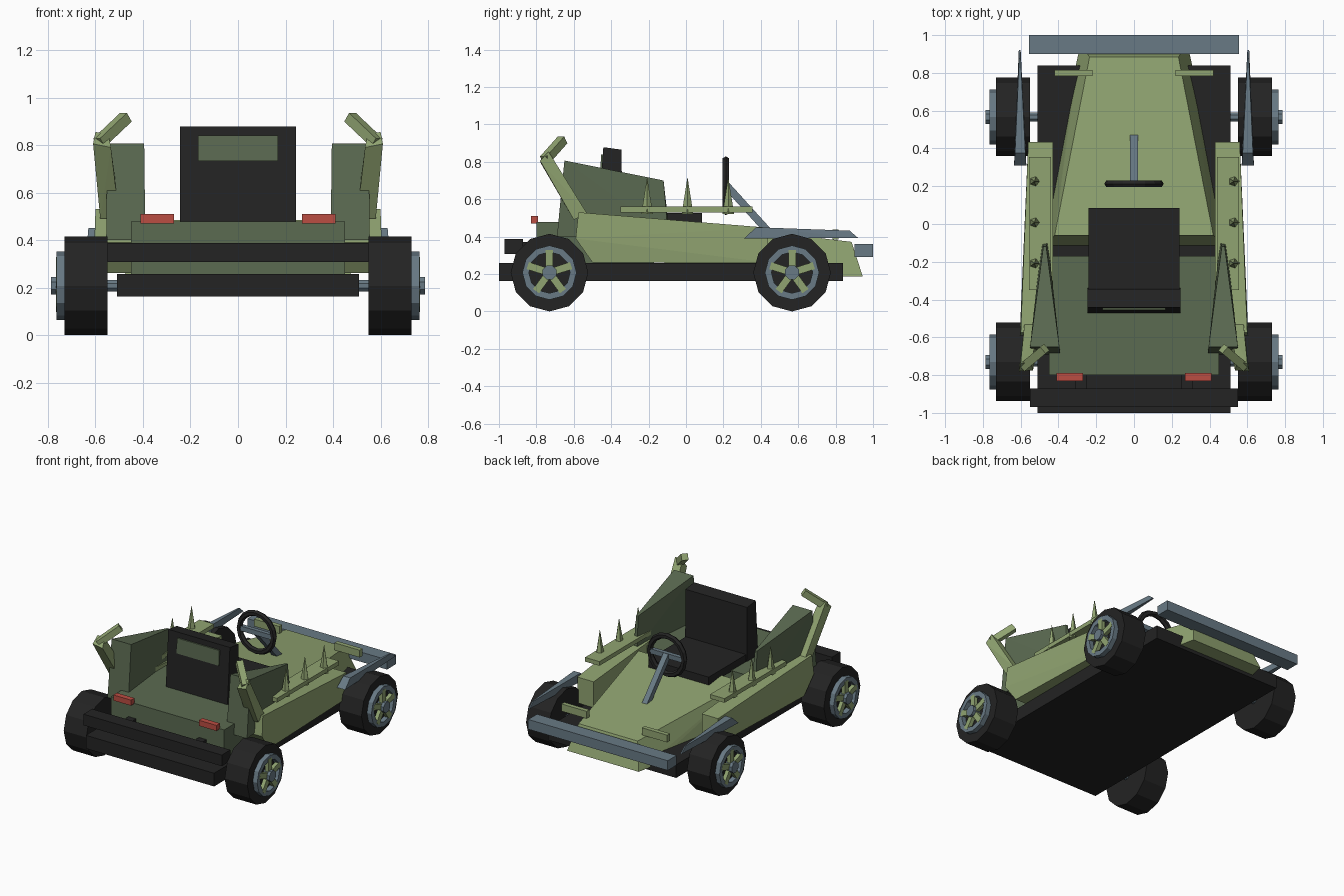
import bpy, bmesh, math
from mathutils import Vector, Matrix

if "Cube" in bpy.data.objects:
    bpy.data.objects.remove(bpy.data.objects["Cube"])


def material(name, rgb):
    m = bpy.data.materials.new(name)
    m.diffuse_color = (*rgb, 1)
    m.use_nodes = True
    m.node_tree.nodes["Principled BSDF"].inputs["Base Color"].default_value = m.diffuse_color
    return m


LIGHT = material("light_green", (0.28, 0.37, 0.165))
DARK = material("dark_green", (0.105, 0.145, 0.083))
BLACK = material("black", (0.017, 0.017, 0.017))
STEEL = material("blue_grey", (0.14, 0.195, 0.235))
RED = material("red", (0.50, 0.075, 0.055))


def finish(bm, name, mat):
    bmesh.ops.recalc_face_normals(bm, faces=bm.faces)
    me = bpy.data.meshes.new(name)
    bm.to_mesh(me)
    bm.free()
    me.materials.append(mat)
    ob = bpy.data.objects.new(name, me)
    bpy.context.collection.objects.link(ob)
    return ob


def hull(name, pts, mat):
    """Flat-faced convex solid around a few corner points."""
    bm = bmesh.new()
    for p in pts:
        bm.verts.new(p)
    bmesh.ops.convex_hull(bm, input=bm.verts)
    bmesh.ops.dissolve_limit(bm, angle_limit=0.01, verts=bm.verts, edges=bm.edges)
    return finish(bm, name, mat)


def box(name, x0, x1, y0, y1, z0, z1, mat):
    return hull(name, [(x, y, z) for x in (x0, x1) for y in (y0, y1) for z in (z0, z1)], mat)


def bar(name, a, b, w, h, mat):
    """Square bar from a to b."""
    a, b = Vector(a), Vector(b)
    d = (b - a).normalized()
    u = d.cross(Vector((0, 0, 1)) if abs(d.z) < 0.99 else Vector((0, 1, 0))).normalized()
    v = d.cross(u)
    return hull(name, [p + u * i * w / 2 + v * j * h / 2
                       for p in (a, b) for i in (-1, 1) for j in (-1, 1)], mat)


def cone_x(name, x0, x1, y, z, r, n, mat, start=0.0):
    """Cylinder lying along x."""
    return hull(name, [(x, y + r * math.sin(start + math.tau * k / n), z + r * math.cos(start + math.tau * k / n))
                       for x in (x0, x1) for k in range(n)], mat)


def ring_x(name, x0, x1, y, z, ro, ri, n, mat):
    """Flat ring around the x axis."""
    bm = bmesh.new()
    loops = []
    for k in range(n):
        s, c = math.sin(math.tau * k / n), math.cos(math.tau * k / n)
        loops.append([bm.verts.new((x, y + r * s, z + r * c))
                      for x, r in ((x0, ri), (x0, ro), (x1, ro), (x1, ri))])
    for k in range(n):
        a, b = loops[k], loops[(k + 1) % n]
        for i in range(4):
            j = (i + 1) % 4
            bm.faces.new((a[i], a[j], b[j], b[i]))
    return finish(bm, name, mat)


# chassis floor and bumpers
box("chassis_floor", -0.51, 0.51, -1.0, 0.84, 0.163, 0.258, BLACK)
box("rear_bumper", -0.55, 0.55, -0.97, -0.872, 0.308, 0.388, BLACK)
for s in (-1, 1):
    box("rear_bumper_mount", s * 0.25, s * 0.31, -0.9, -0.79, 0.32, 0.37, BLACK)
box("front_bumper", -0.555, 0.555, 0.9, 1.0, 0.29, 0.36, STEEL)

# tapered nose and rear deck
hull("nose", [(s * x, y, z) for s in (-1, 1) for x, y, z in (
    (0.42, -0.06, 0.485), (0.475, -0.115, 0.258),
    (0.235, 0.885, 0.372), (0.285, 0.945, 0.187), (0.31, 0.83, 0.187))], LIGHT)
box("rear_deck", -0.45, 0.45, -0.8, -0.17, 0.258, 0.477, DARK)

# seat with a panel on its back
box("seat_cushion", -0.24, 0.24, -0.36, 0.085, 0.47, 0.527, BLACK)
hull("seat_back", [(s * 0.245, y, z) for s in (-1, 1) for y, z in (
    (-0.47, 0.477), (-0.34, 0.477), (-0.345, 0.865), (-0.442, 0.878))], BLACK)
hull("seat_panel", [(s * 0.168, y, z) for s in (-1, 1) for y, z in (
    (-0.459, 0.732), (-0.454, 0.84), (-0.44, 0.84), (-0.44, 0.732))], DARK)

# steering column and wheel
bar("steering_column", (0, 0.215, 0.675), (0, 0.46, 0.405), 0.04, 0.04, STEEL)
box("steering_spoke", -0.135, 0.135, 0.2, 0.23, 0.655, 0.69, STEEL)
bpy.ops.mesh.primitive_torus_add(location=(0, 0.213, 0.672), rotation=(math.pi / 2, 0, 0),
                                 major_radius=0.136, minor_radius=0.021,
                                 major_segments=16, minor_segments=6)
bpy.context.object.name = "steering_wheel"
bpy.context.object.data.materials.append(BLACK)

for s in (-1, 1):
    # side pod
    hull("side_pod", [(s * x, y, z) for x, y, z in (
        (0.43, -0.575, 0.53), (0.6, -0.575, 0.53), (0.43, -0.59, 0.39), (0.605, -0.59, 0.39),
        (0.45, -0.5, 0.262), (0.59, -0.5, 0.262), (0.43, 0.435, 0.448), (0.56, 0.435, 0.448),
        (0.43, 0.435, 0.262), (0.56, 0.435, 0.262))], LIGHT)
    # spiked rail
    box("spike_rail", s * 0.44, s * 0.555, -0.35, 0.355, 0.53, 0.56, LIGHT)
    for y in (-0.208, 0.008, 0.226):
        ring = [(s * 0.527 + 0.033 * math.cos(math.tau * k / 5), y + 0.033 * math.sin(math.tau * k / 5), 0.52)
                for k in range(5)]
        hull("spike", ring + [(s * 0.527, y, 0.72)], LIGHT)
    # rear fin, wide at the back and narrow at the front
    hull("rear_fin", [(s * x, y, z) for x, y, z in (
        (0.55, -0.65, 0.807), (0.395, -0.65, 0.807), (0.555, -0.69, 0.4), (0.39, -0.69, 0.4),
        (0.465, -0.12, 0.70), (0.48, -0.12, 0.70), (0.455, -0.095, 0.48), (0.49, -0.095, 0.40))], DARK)
    # leaning strut with a bent prong
    hull("fin_strut", [(s * x, y, z) for x, y, z in (
        (0.61, -0.78, 0.805), (0.535, -0.775, 0.79), (0.6, -0.735, 0.855), (0.545, -0.735, 0.845),
        (0.58, -0.6, 0.49), (0.5, -0.6, 0.49), (0.58, -0.53, 0.525), (0.5, -0.53, 0.525))], LIGHT)
    bar("strut_prong", (s * 0.585, -0.755, 0.81), (s * 0.472, -0.66, 0.917), 0.045, 0.045, LIGHT)
    # front fender blade
    hull("front_fender", [(s * x, y, z) for x, y, z in (
        (0.57, 0.31, 0.39), (0.635, 0.31, 0.39), (0.575, 0.375, 0.45), (0.63, 0.375, 0.45),
        (0.6, 0.875, 0.432), (0.608, 0.875, 0.432), (0.6, 0.92, 0.393), (0.61, 0.92, 0.393))], STEEL)
    # small side bars on the nose, tail lights
    box("nose_bar", s * 0.22, s * 0.42, 0.783, 0.815, 0.385, 0.437, LIGHT)
    box("tail_light", s * 0.27, s * 0.41, -0.83, -0.79, 0.47, 0.51, RED)
    # wheels
    for y in (-0.73, 0.567):
        z = 0.2075
        cone_x("tyre", s * 0.55, s * 0.73, y, z, 0.2075, 12, BLACK)
        ring_x("wheel_rim", s * 0.725, s * 0.765, y, z, 0.145, 0.11, 12, STEEL)
        for k in range(5):
            a = math.tau * k / 5
            bar("wheel_spoke", (s * 0.752, y, z),
                (s * 0.752, y + 0.122 * math.sin(a), z + 0.122 * math.cos(a)), 0.028, 0.04, LIGHT)
        cone_x("wheel_hub", s * 0.72, s * 0.787, y, z, 0.04, 8, STEEL, math.pi / 8)

# axles
for y in (-0.73, 0.567):
    cone_x("axle", -0.56, 0.56, y, 0.2075, 0.026, 8, STEEL, math.pi / 8)
